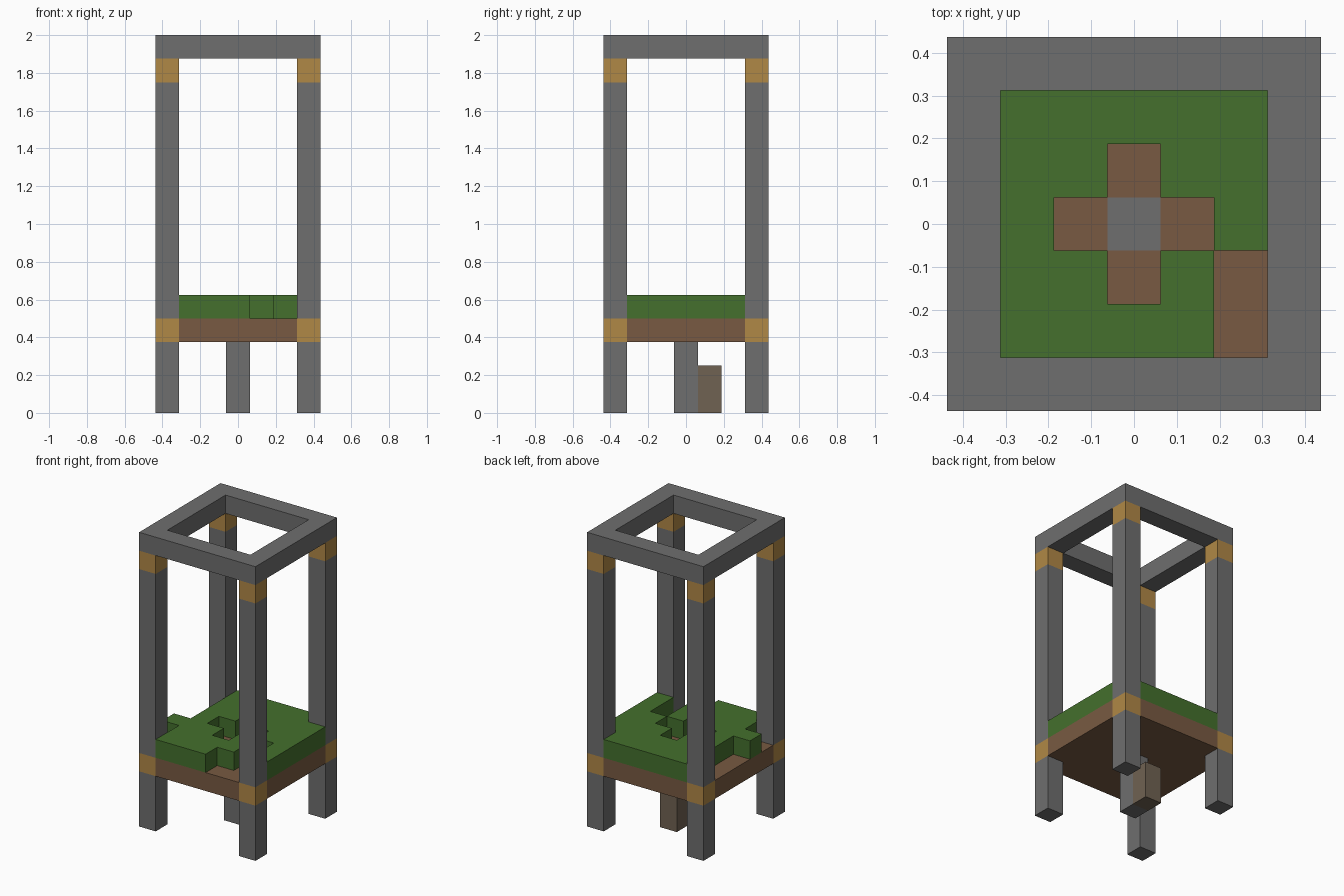
import bpy, bmesh

U = 0.125  # one block; the whole model sits on a 7 x 7 x 16 block grid

cube = bpy.data.objects.get("Cube")
if cube:
    bpy.data.objects.remove(cube, do_unlink=True)


def material(name, rgb):
    m = bpy.data.materials.new(name)
    m.use_nodes = True
    color = (*rgb, 1.0)
    m.diffuse_color = color
    m.node_tree.nodes["Principled BSDF"].inputs["Base Color"].default_value = color
    return m


STONE = material("stone grey", (0.156, 0.156, 0.156))
WOOD = material("tan wood", (0.434, 0.246, 0.061))
SOIL = material("soil brown", (0.188, 0.102, 0.054))
GRASS = material("grass green", (0.058, 0.162, 0.026))
TAUPE = material("dull brown", (0.162, 0.122, 0.084))


def slab(name, cells, z0, z1, mat):
    """Extrude a set of grid cells from level z0 to z1 (in blocks)."""
    bm = bmesh.new()
    for x, y in cells:
        corners = [(-.5, -.5), (.5, -.5), (.5, .5), (-.5, .5)]
        bm.faces.new([bm.verts.new(((x + a) * U, (y + b) * U, z0 * U)) for a, b in corners])
    bmesh.ops.remove_doubles(bm, verts=bm.verts[:], dist=U / 100)
    out = bmesh.ops.extrude_face_region(bm, geom=bm.faces[:], use_keep_orig=True)
    top = [v for v in out["geom"] if isinstance(v, bmesh.types.BMVert)]
    bmesh.ops.translate(bm, verts=top, vec=(0, 0, (z1 - z0) * U))
    bmesh.ops.recalc_face_normals(bm, faces=bm.faces[:])
    mesh = bpy.data.meshes.new(name)
    bm.to_mesh(mesh)
    bm.free()
    mesh.materials.append(mat)
    obj = bpy.data.objects.new(name, mesh)
    bpy.context.collection.objects.link(obj)
    return obj


full = {(x, y) for x in range(-3, 4) for y in range(-3, 4)}
corners = {(x, y) for x in (-3, 3) for y in (-3, 3)}
rim = {c for c in full if max(abs(c[0]), abs(c[1])) == 3}

# Corner posts with wooden joints
for x, y in sorted(corners):
    side = ("front" if y < 0 else "back") + "_" + ("left" if x > 0 else "right")
    slab(side + "_leg", {(x, y)}, 0, 3, STONE)
    slab(side + "_lower_joint", {(x, y)}, 3, 4, WOOD)
    slab(side + "_post", {(x, y)}, 4, 14, STONE)
    slab(side + "_upper_joint", {(x, y)}, 14, 15, WOOD)

# Top ring
slab("top_frame", rim, 15, 16, STONE)

# Central pillar and the small block behind it
slab("centre_pillar", {(0, 0)}, 0, 4, STONE)
slab("pillar_block", {(0, 1)}, 0, 2, TAUPE)

# Soil floor around the pillar
slab("soil_floor", full - corners - {(0, 0)}, 3, 4, SOIL)

# Grass layer with a cross-shaped pit, a front path and a ragged right edge
cross = {(x, y) for x, y in full if abs(x) + abs(y) <= 1}
path = {(1, -3), (2, -3), (2, -2), (2, -1)}
ragged = {(-3, y) for y in (-2, 0, 1, 2)}
slab("grass_layer", full - corners - cross - path - ragged, 4, 5, GRASS)
